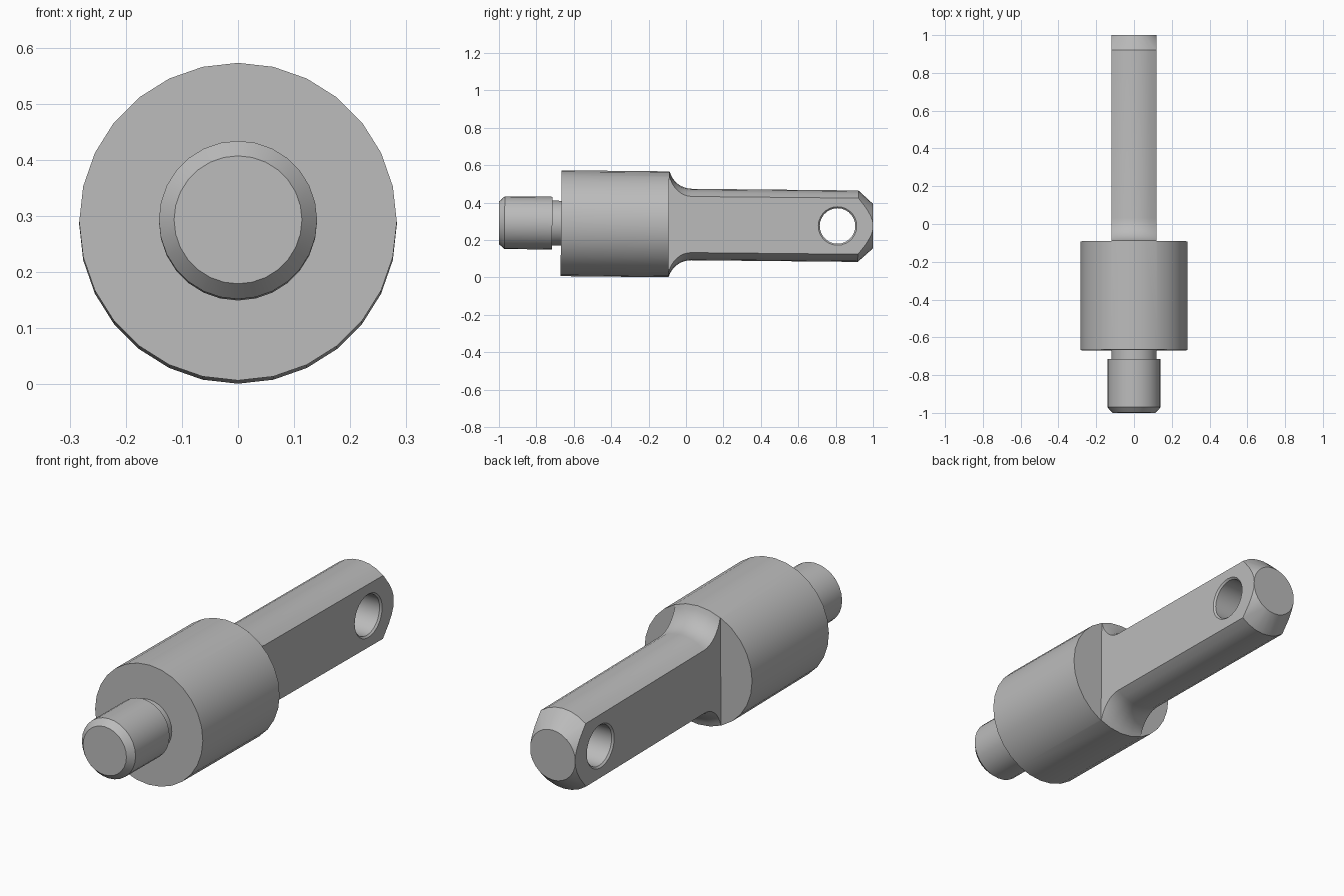
import bpy, bmesh
from math import pi, sin, cos, acos, radians
from mathutils import Matrix

old = bpy.data.objects.get("Cube")
if old:
    bpy.data.objects.remove(old, do_unlink=True)

SIDES = 28
FLAT = 0.118      # half thickness of the flattened tail
SHOULDER = -0.092  # back face of the collar

steel = bpy.data.materials.new("grey steel")
steel.use_nodes = True
grey = (0.5, 0.5, 0.5, 1)
steel.diffuse_color = grey
steel.node_tree.nodes["Principled BSDF"].inputs["Base Color"].default_value = grey


def finish(bm, name):
    bmesh.ops.recalc_face_normals(bm, faces=bm.faces)
    mesh = bpy.data.meshes.new(name)
    bm.to_mesh(mesh)
    bm.free()
    obj = bpy.data.objects.new(name, mesh)
    bpy.context.collection.objects.link(obj)
    mesh.materials.append(steel)
    return obj


def lathe(name, profile):
    """Turn (y, radius) points around the y axis, with closed ends."""
    bm = bmesh.new()
    rings = []
    for y, r in profile:
        angles = [2 * pi * i / SIDES for i in range(SIDES)]
        rings.append([bm.verts.new((r * cos(a), y, r * sin(a))) for a in angles])
    for a, b in zip(rings, rings[1:]):
        for i in range(SIDES):
            j = (i + 1) % SIDES
            bm.faces.new((a[i], a[j], b[j], b[i]))
    bm.faces.new(rings[0])
    bm.faces.new(rings[-1])
    return finish(bm, name)


def cut(target, cutter):
    cutter.hide_render = True
    mod = target.modifiers.new("cut", 'BOOLEAN')
    mod.operation = 'DIFFERENCE'
    mod.solver = 'EXACT'
    mod.object = cutter
    bpy.context.view_layer.objects.active = target
    bpy.ops.object.modifier_apply(modifier=mod.name)
    bpy.data.objects.remove(cutter, do_unlink=True)


# Turned pin: chamfered stud, neck, collar, concave fillet and tail
fillet_r, tail_r, fillet_end = 0.125, 0.191, 0.03
collar_r = 0.283
sweep = acos(1 - (collar_r - tail_r) / fillet_r)
fillet = [(fillet_end - fillet_r * sin(sweep * k / 8),
           tail_r + fillet_r * (1 - cos(sweep * k / 8))) for k in range(8, -1, -1)]
stud = [(-1, 0.114), (-0.97, 0.141), (-0.715, 0.141), (-0.715, 0.12), (-0.668, 0.12)]
pin = lathe("eye_pin", stud + [(-0.668, collar_r)] + fillet + [(0.92, tail_r), (1, 0.119)])

# Flats on both sides of the tail
for side in (-1, 1):
    bm = bmesh.new()
    bmesh.ops.create_cube(bm, size=1)
    bmesh.ops.scale(bm, vec=(0.4, 1.4, 1), verts=bm.verts)
    bmesh.ops.translate(bm, vec=(side * (FLAT + 0.2), SHOULDER + 0.7, 0), verts=bm.verts)
    cut(pin, finish(bm, "flat_cutter"))

# Cross hole with chamfered rims
rim = 0.008
hole = lathe("hole_cutter", [(-FLAT - 0.02, 0.103 + 0.02), (-FLAT + rim, 0.095),
                             (FLAT - rim, 0.095), (FLAT + 0.02, 0.103 + 0.02)])
hole.data.transform(Matrix.Translation((0, 0.81, 0)) @ Matrix.Rotation(pi / 2, 4, 'Z'))
cut(pin, hole)

# Slight tilt so the tail sits a little lower, then lift onto the ground
pin.data.transform(Matrix.Translation((0, 0, 0.283)) @ Matrix.Rotation(-0.01, 4, 'X'))

bpy.ops.object.select_all(action='DESELECT')
pin.select_set(True)
bpy.context.view_layer.objects.active = pin
bpy.ops.object.shade_smooth_by_angle(angle=radians(25))
